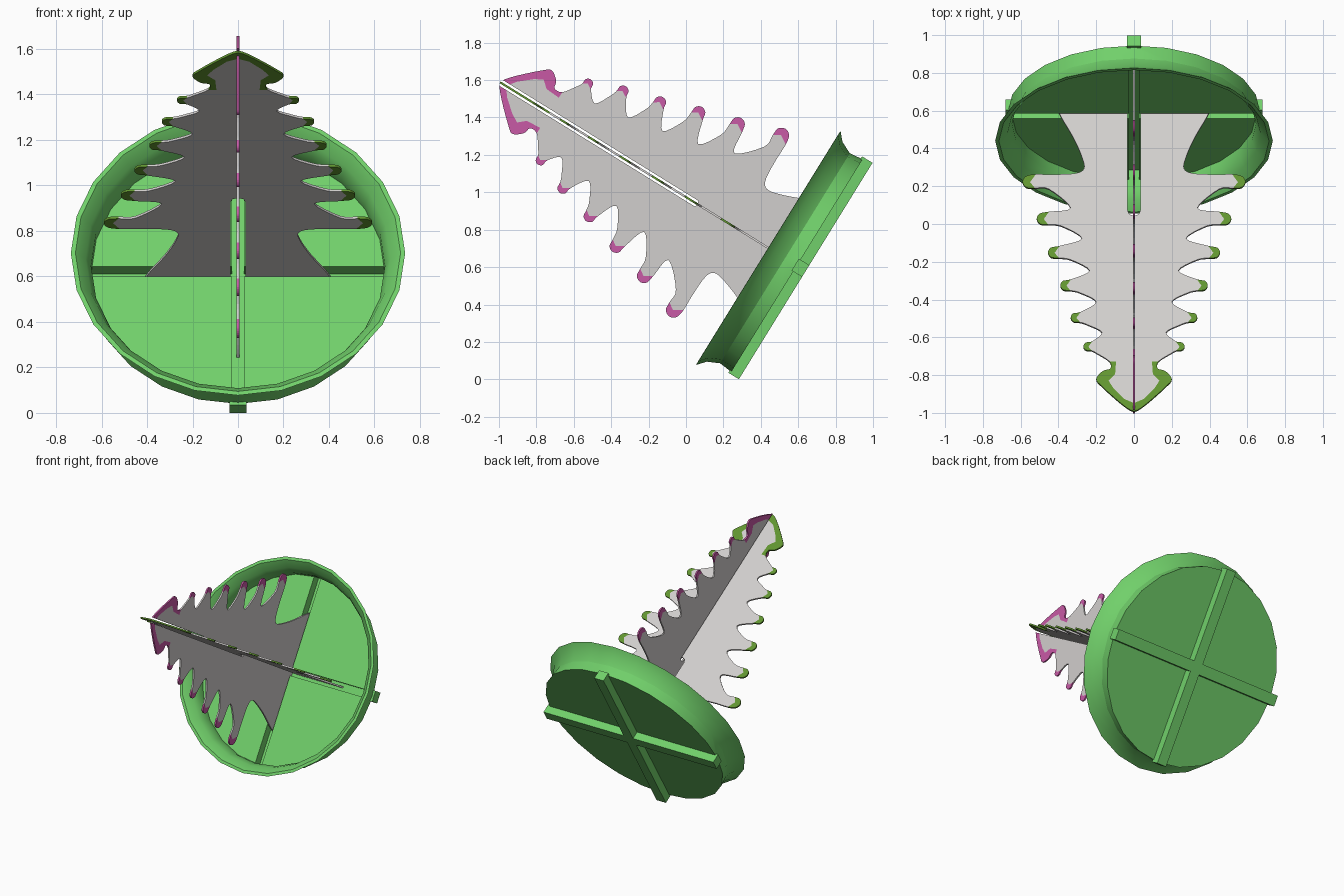
import bpy, bmesh, math
from mathutils import Matrix, Vector

if "Cube" in bpy.data.objects:
    bpy.data.objects.remove(bpy.data.objects["Cube"])

# Colours
def material(name, rgb):
    m = bpy.data.materials.new(name)
    m.diffuse_color = (*rgb, 1)
    m.use_nodes = True
    m.node_tree.nodes["Principled BSDF"].inputs["Base Color"].default_value = m.diffuse_color
    return m

GREEN = material("dish green", (0.165, 0.63, 0.145))
GREY = material("tree grey", (0.64, 0.62, 0.61))
OLIVE = material("olive tips", (0.12, 0.30, 0.03))
PINK = material("pink tips", (0.58, 0.10, 0.38))

# Whole model leans forward about x
LEAN = Matrix.Translation((0, 0.64, 0.579)) @ Matrix.Rotation(math.radians(58.3), 4, 'X')

def make_object(name, bm, mats):
    mesh = bpy.data.meshes.new(name)
    bm.to_mesh(mesh)
    bm.free()
    ob = bpy.data.objects.new(name, mesh)
    bpy.context.collection.objects.link(ob)
    for m in mats:
        mesh.materials.append(m)
    return ob

# ---------- Dish ----------
def lathe(name, profile, sides):
    bm = bmesh.new()
    rings = [[bm.verts.new((r * math.cos(2 * math.pi * i / sides),
                            r * math.sin(2 * math.pi * i / sides), h))
              for i in range(sides)] for r, h in profile]
    for a, b in zip(rings, rings[1:]):
        for i in range(sides):
            j = (i + 1) % sides
            bm.faces.new((a[i], a[j], b[j], b[i]))
    bm.faces.new(rings[0])
    bm.faces.new(rings[-1])
    bmesh.ops.recalc_face_normals(bm, faces=bm.faces[:])
    return make_object(name, bm, [GREEN])

def cross_prism(name, length, w, z0, z1):
    quarter = [(length, -w), (length, w), (w, w)]
    pts = []
    for k in range(4):
        c, s = round(math.cos(k * math.pi / 2)), round(math.sin(k * math.pi / 2))
        pts += [(x * c - y * s, x * s + y * c) for x, y in quarter]
    bm = bmesh.new()
    lo = [bm.verts.new((x, y, z0)) for x, y in pts]
    hi = [bm.verts.new((x, y, z1)) for x, y in pts]
    for i in range(len(pts)):
        j = (i + 1) % len(pts)
        bm.faces.new((lo[i], lo[j], hi[j], hi[i]))
    bm.faces.new(lo)
    bm.faces.new(hi)
    bmesh.ops.recalc_face_normals(bm, faces=bm.faces[:])
    return make_object(name, bm, [GREEN])

dish = lathe("dish", [(0.668, 0.055), (0.66, 0.13), (0.69, 0.195), (0.735, 0.235),
                      (0.715, 0.236), (0.67, 0.19), (0.646, 0.13), (0.645, 0.08)], 24)
ribs = cross_prism("cross_ribs", 0.68, 0.037, 0.0, 0.066)
slots = cross_prism("slot_cutter", 0.643, 0.026, 0.02, 0.12)
bpy.context.view_layer.objects.active = dish
for other, op in ((ribs, 'UNION'), (slots, 'DIFFERENCE')):
    mod = dish.modifiers.new(op.lower(), 'BOOLEAN')
    mod.object, mod.operation, mod.solver = other, op, 'EXACT'
    bpy.ops.object.modifier_apply(modifier=mod.name)
    bpy.data.objects.remove(other)
dish.select_set(True)
bpy.ops.object.shade_smooth_by_angle(angle=math.radians(28))

# ---------- Tree silhouette ----------
STEPS = 4
CAP = [(0.0, 1.92), (0.03, 1.905), (0.09, 1.85), (0.17, 1.765), (0.2, 1.72),
       (0.165, 1.67), (0.125, 1.655), (0.13, 1.61)]
# tooth tip radius and height, then the notch above it
TEETH = [(0.268, 1.515, 0.13, 1.61), (0.335, 1.335, 0.17, 1.43), (0.39, 1.135, 0.2, 1.24),
         (0.455, 0.93, 0.235, 1.045), (0.515, 0.72, 0.275, 0.845), (0.59, 0.49, 0.335, 0.655)]
FOOT = [(0.43, 0.447), (0.31, 0.44), (0.265, 0.41), (0.275, 0.34), (0.32, 0.22),
        (0.385, 0.09), (0.41, 0.025)]

def outline():
    """Control points from tip to foot, and (start, end, middle) of each coloured tooth tip."""
    ctrl, tips = list(CAP), []
    for n, (r, h, rn, hn) in enumerate(TEETH):
        k = math.sqrt(r / 0.59)
        if n:
            ctrl.append((rn, hn))
        ctrl.append((r - 0.55 * (r - rn), h + 0.048))
        start = len(ctrl)
        ctrl += [(r - 0.065 * k, h + 0.042 * k), (r - 0.02 * k, h + 0.037 * k), (r, h + 0.003),
                 (r - 0.018 * k, h - 0.032 * k), (r - 0.07 * k, h - 0.044 * k)]
        tips.append((start * STEPS, (start + 4) * STEPS, (r - 0.04 * k, h + 0.005)))
    return ctrl + FOOT, tips

def smooth_path(c):
    out = []
    for i in range(len(c) - 1):
        p = [Vector(c[min(max(j, 0), len(c) - 1)]) for j in (i - 1, i, i + 1, i + 2)]
        for s in range(STEPS):
            t = s / STEPS
            q = 0.5 * (2 * p[1] + (p[2] - p[0]) * t + (2 * p[0] - 5 * p[1] + 4 * p[2] - p[3]) * t * t
                       + (3 * p[1] - p[0] - 3 * p[2] + p[3]) * t ** 3)
            out.append((q.x, q.y))
    return out + [c[-1]]

def tree_panel(name, tip_mat, gap, core, across_x):
    """Flat panel: two mirrored halves, each a grey body plus coloured tips."""
    ctrl, tips = outline()
    path = [(max(x, gap), h) for x, h in smooth_path(ctrl)]
    cap_end = (len(CAP) - 1) * STEPS
    cap_inner = [(gap, 1.87), (0.05, 1.845), (0.11, 1.775), (0.135, 1.73), (0.1, 1.69), (0.095, 1.61)]
    polys = [(path[:cap_end + 1] + cap_inner[::-1], 1)]
    body, pos = list(cap_inner), cap_end
    for a, b, mid in tips:
        body += path[pos:a + 1] + [mid]
        polys.append((path[a:b + 1] + [mid], 1))
        pos = b
    body += path[pos:] + core
    polys.append((body, 0))
    bm, cache = bmesh.new(), {}

    def vert(x, h):
        key = (round(x, 5) + 0.0, round(h, 5))
        if key not in cache:
            cache[key] = bm.verts.new((x, 0, h) if across_x else (0, x, h))
        return cache[key]

    for sign in (1, -1):
        for poly, index in polys:
            vs = []
            for x, h in poly[::sign]:
                v = vert(sign * x, h)
                if v not in vs:
                    vs.append(v)
            bm.faces.new(vs).material_index = index
    ob = make_object(name, bm, [GREY, tip_mat])
    solid = ob.modifiers.new("thickness", 'SOLIDIFY')
    solid.thickness, solid.offset = 0.011, 0
    return ob

# Panel across x is slotted from below, the other one from the tip
tree_across = tree_panel("tree_panel_across", OLIVE, 0.0,
                         [(0.034, 0.025), (0.034, 0.67), (0.025, 0.695), (0.0, 0.705)], True)
tree_upright = tree_panel("tree_panel_upright", PINK, 0.018,
                          [(0.0, 0.025), (0.0, 0.68), (0.018, 0.685)], False)

for ob in (dish, tree_across, tree_upright):
    ob.matrix_world = LEAN
